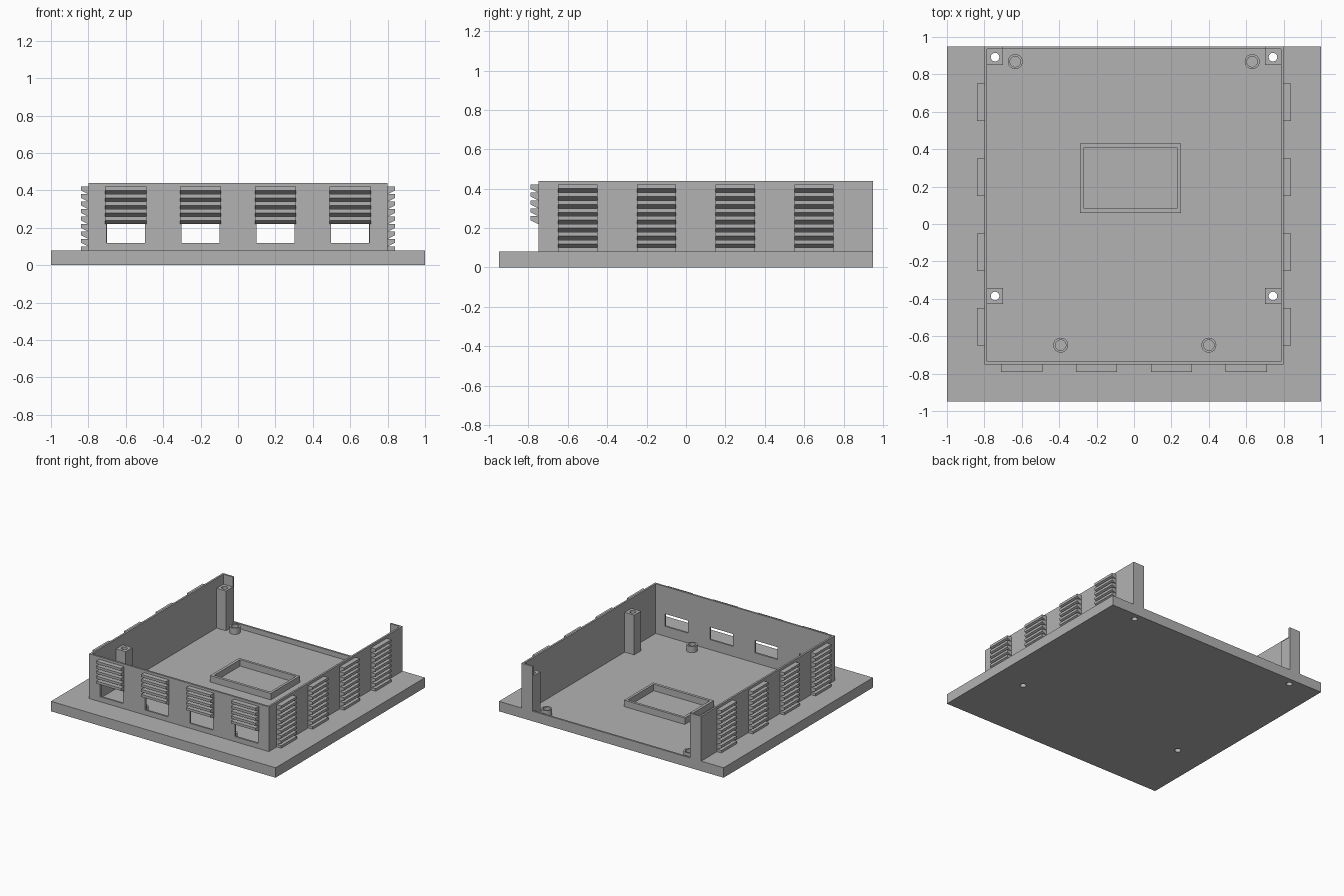
import bpy
import bmesh
from mathutils import Matrix

if "Cube" in bpy.data.objects:
    bpy.data.objects.remove(bpy.data.objects["Cube"], do_unlink=True)

gray = bpy.data.materials.new("plain_gray")
gray.use_nodes = True
gray.diffuse_color = (0.45, 0.45, 0.45, 1)
gray.node_tree.nodes["Principled BSDF"].inputs["Base Color"].default_value = (0.45, 0.45, 0.45, 1)

FLOOR, DECK, TOP = 0.04, 0.08, 0.44
OUT_X, IN_X = 0.80, 0.785
FRONT, IN_FRONT, IN_BACK, BACK = -0.75, -0.735, 0.935, 0.95


def finish(name, bm):
    bmesh.ops.recalc_face_normals(bm, faces=bm.faces)
    mesh = bpy.data.meshes.new(name)
    bm.to_mesh(mesh)
    bm.free()
    mesh.materials.append(gray)
    obj = bpy.data.objects.new(name, mesh)
    bpy.context.collection.objects.link(obj)
    return obj


def box(name, x, y, z):
    bm = bmesh.new()
    bmesh.ops.create_cube(bm, size=1)
    for v in bm.verts:
        v.co = [r[0] if c < 0 else r[1] for c, r in zip(v.co, (x, y, z))]
    return finish(name, bm)


def cylinder(name, x, y, radius, z0, z1):
    bm = bmesh.new()
    bmesh.ops.create_cone(bm, cap_ends=True, segments=32, radius1=radius, radius2=radius,
                          depth=z1 - z0, matrix=Matrix.Translation((x, y, (z0 + z1) / 2)))
    return finish(name, bm)


def cut(obj, cutter):
    cutter.hide_render = True
    mod = obj.modifiers.new("cut", 'BOOLEAN')
    mod.operation, mod.solver, mod.object = 'DIFFERENCE', 'EXACT', cutter
    bpy.context.view_layer.objects.active = obj
    bpy.ops.object.modifier_apply(modifier=mod.name)
    bpy.data.objects.remove(cutter, do_unlink=True)


def louver(name, matrix, half_width, count):
    """Stack of slats: flat top, upright lip, underside sloping back to the wall."""
    bm = bmesh.new()
    for i in range(count):
        z = 0.42 - 0.04 * i
        profile = [(0, z), (-0.04, z), (-0.04, z - 0.02), (0, z - 0.04)]
        ends = [[bm.verts.new((s * half_width, y, h)) for y, h in profile] for s in (-1, 1)]
        for end in ends:
            bm.faces.new(end)
        for j in range(4):
            k = (j + 1) % 4
            bm.faces.new((ends[0][j], ends[0][k], ends[1][k], ends[1][j]))
    bm.transform(matrix)
    return finish(name, bm)


# Base slab with a shallow recessed floor
base = box("base_plate", (-1, 1), (-0.95, 0.95), (0, DECK))
cut(base, box("recess", (-IN_X, IN_X), (IN_FRONT, IN_BACK), (FLOOR, 0.2)))

# Front wall with four window openings, each under a louver
front = box("front_wall", (-OUT_X, OUT_X), (FRONT, IN_FRONT), (DECK, TOP))
for i in range(4):
    x = -0.6 + 0.4 * i
    cut(front, box("opening", (x - 0.102, x + 0.102), (-0.9, -0.6), (0.12, 0.22)))
    louver(f"front_louver_{i + 1}", Matrix.Translation((x, FRONT, 0)), 0.11, 5)

# Side walls, short back returns and side louvers
for side, s in (("left", 1), ("right", -1)):
    box(f"{side}_wall", sorted((s * IN_X, s * OUT_X)), (IN_FRONT, BACK), (DECK, TOP))
    box(f"{side}_back_return", sorted((s * 0.70, s * IN_X)), (IN_BACK, BACK), (DECK, TOP))
    for i in range(4):
        place = Matrix.Translation((s * OUT_X, -0.55 + 0.4 * i, 0)) @ Matrix.Rotation(s * 1.570796, 4, 'Z')
        louver(f"{side}_louver_{i + 1}", place, 0.10, 9)

# Square posts with screw holes running down through the base
for side, s in (("left", 1), ("right", -1)):
    for end, y in (("front", -0.385), ("back", 0.892)):
        x = s * 0.743
        post = box(f"{side}_{end}_post", (x - 0.042, x + 0.042), (y - 0.043, y + 0.043), (FLOOR, 0.36))
        for part in (post, base):
            cut(part, cylinder("screw_hole", x, y, 0.023, -0.1, 0.5))

# Round standoffs on the floor
for i, (x, y) in enumerate(((-0.635, 0.868), (0.632, 0.868), (-0.392, -0.648), (0.40, -0.648))):
    ring = cylinder(f"standoff_{i + 1}", x, y, 0.04, FLOOR, 0.09)
    cut(ring, cylinder("bore", x, y, 0.028, 0, 0.2))

# Raised rectangular frame on the floor
frame = box("floor_frame", (-0.29, 0.25), (0.06, 0.43), (FLOOR, 0.092))
cut(frame, box("frame_opening", (-0.268, 0.23), (0.082, 0.41), (0, 0.2)))

# Smooth the round walls while keeping edges sharp
bpy.ops.object.select_all(action='DESELECT')
for obj in bpy.context.collection.objects:
    if obj.type == 'MESH' and ("standoff" in obj.name or "post" in obj.name):
        obj.select_set(True)
        bpy.context.view_layer.objects.active = obj
bpy.ops.object.shade_smooth_by_angle()
